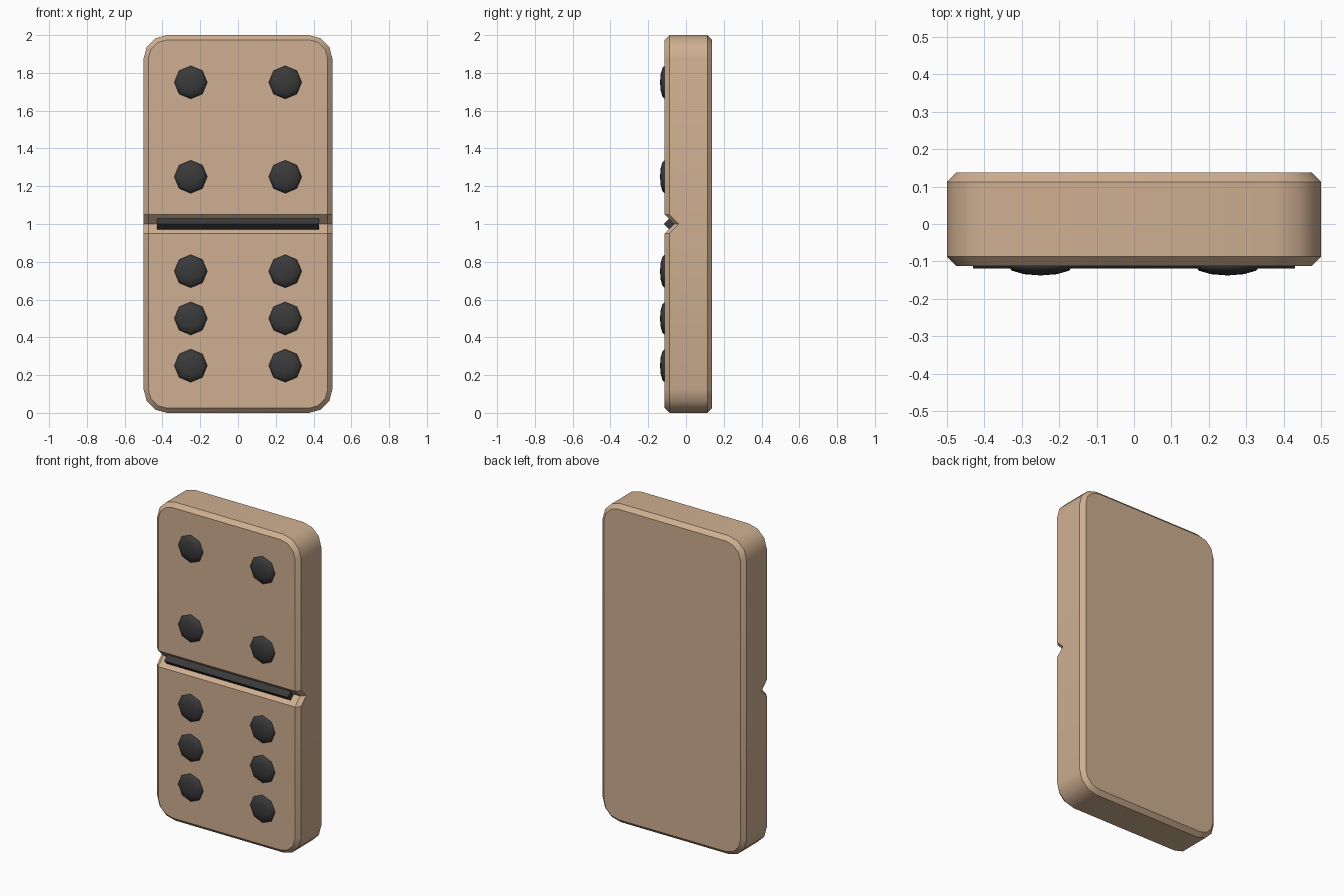
import bpy, bmesh, math

if "Cube" in bpy.data.objects:
    bpy.data.objects.remove(bpy.data.objects["Cube"])

FRONT, BACK, BEVEL = -0.1125, 0.1375, 0.025


def material(name, rgb):
    m = bpy.data.materials.new(name)
    m.diffuse_color = (*rgb, 1)
    m.use_nodes = True
    m.node_tree.nodes["Principled BSDF"].inputs["Base Color"].default_value = m.diffuse_color
    return m


tan = material("tan", (0.62, 0.43, 0.285))
black = material("black", (0.042, 0.042, 0.044))


def finish(name, bm, mat, smooth_angle=None):
    bmesh.ops.recalc_face_normals(bm, faces=bm.faces[:])
    me = bpy.data.meshes.new(name)
    bm.to_mesh(me)
    bm.free()
    me.materials.append(mat)
    ob = bpy.data.objects.new(name, me)
    bpy.context.collection.objects.link(ob)
    if smooth_angle:
        bpy.ops.object.select_all(action='DESELECT')
        ob.select_set(True)
        bpy.context.view_layer.objects.active = ob
        bpy.ops.object.shade_smooth_by_angle(angle=math.radians(smooth_angle))
    return ob


# Rounded outline with three extra points per side for the groove
def half_outline(inset):
    r = 0.125 - inset
    arc = [math.radians(a) for a in (0, 30, 60, 90)]
    low = [(0.375 + r * math.sin(a), 0.125 - r * math.cos(a)) for a in arc]
    high = [(x, 2 - z) for x, z in reversed(low)]
    return low + [(0.5 - inset, z) for z in (0.95, 1.0, 1.05)] + high


# Body: stacked outlines from front to back, V groove pressed into the front
bm = bmesh.new()
loops = []
for y, inset, grooved in ((FRONT, BEVEL, True), (FRONT + BEVEL, 0, True),
                          (BACK - BEVEL, 0, False), (BACK, BEVEL, False)):
    right = half_outline(inset)
    pts = right + [(-x, z) for x, z in reversed(right)]
    loops.append([bm.verts.new((x, y + grooved * max(0, 0.05 - abs(z - 1)), z))
                  for x, z in pts])
n = len(loops[0])
for a, b in zip(loops, loops[1:]):
    for i in range(n):
        j = (i + 1) % n
        bm.faces.new((a[i], a[j], b[j], b[i]))
for cap in (loops[0], loops[-1]):
    for i in range(n // 2 - 1):
        bm.faces.new((cap[i], cap[i + 1], cap[n - 2 - i], cap[n - 1 - i]))
bmesh.ops.dissolve_limit(bm, angle_limit=0.001, verts=loops[-1],
                         edges=[e for e in bm.edges if all(v in loops[-1] for v in e.verts)])
finish("body", bm, tan, 35)


# Pips: shallow eight-sided domes
def pip(name, cx, cz):
    bm = bmesh.new()
    rings = []
    for deg in (-10, 0, 30, 60):
        t = math.radians(deg)
        r, y = 0.0875 * math.cos(t), FRONT - 0.025 * math.sin(t)
        rings.append([bm.verts.new((cx + r * math.cos(k * math.pi / 4), y,
                                    cz + r * math.sin(k * math.pi / 4))) for k in range(8)])
    tip = bm.verts.new((cx, FRONT - 0.025, cz))
    for a, b in zip(rings, rings[1:]):
        for k in range(8):
            bm.faces.new((a[k], a[k - 1], b[k - 1], b[k]))
    for k in range(8):
        bm.faces.new((rings[-1][k], rings[-1][k - 1], tip))
    bm.faces.new(rings[0])
    finish(name, bm, black, 60)


for row, z in enumerate((0.25, 0.5, 0.75, 1.25, 1.75)):
    for side, x in (("left", -0.25), ("right", 0.25)):
        pip(f"pip_{side}_{row + 1}", x, z)

# Divider bar: diamond section lying in the groove
bm = bmesh.new()
ends = [[bm.verts.new((x, -0.09 + dy, 1 + dz))
         for dy, dz in ((-0.029, 0), (0, 0.029), (0.029, 0), (0, -0.029))]
        for x in (-0.43, 0.43)]
for k in range(4):
    bm.faces.new((ends[0][k], ends[0][k - 1], ends[1][k - 1], ends[1][k]))
for e in ends:
    bm.faces.new(e)
finish("divider_bar", bm, black)
